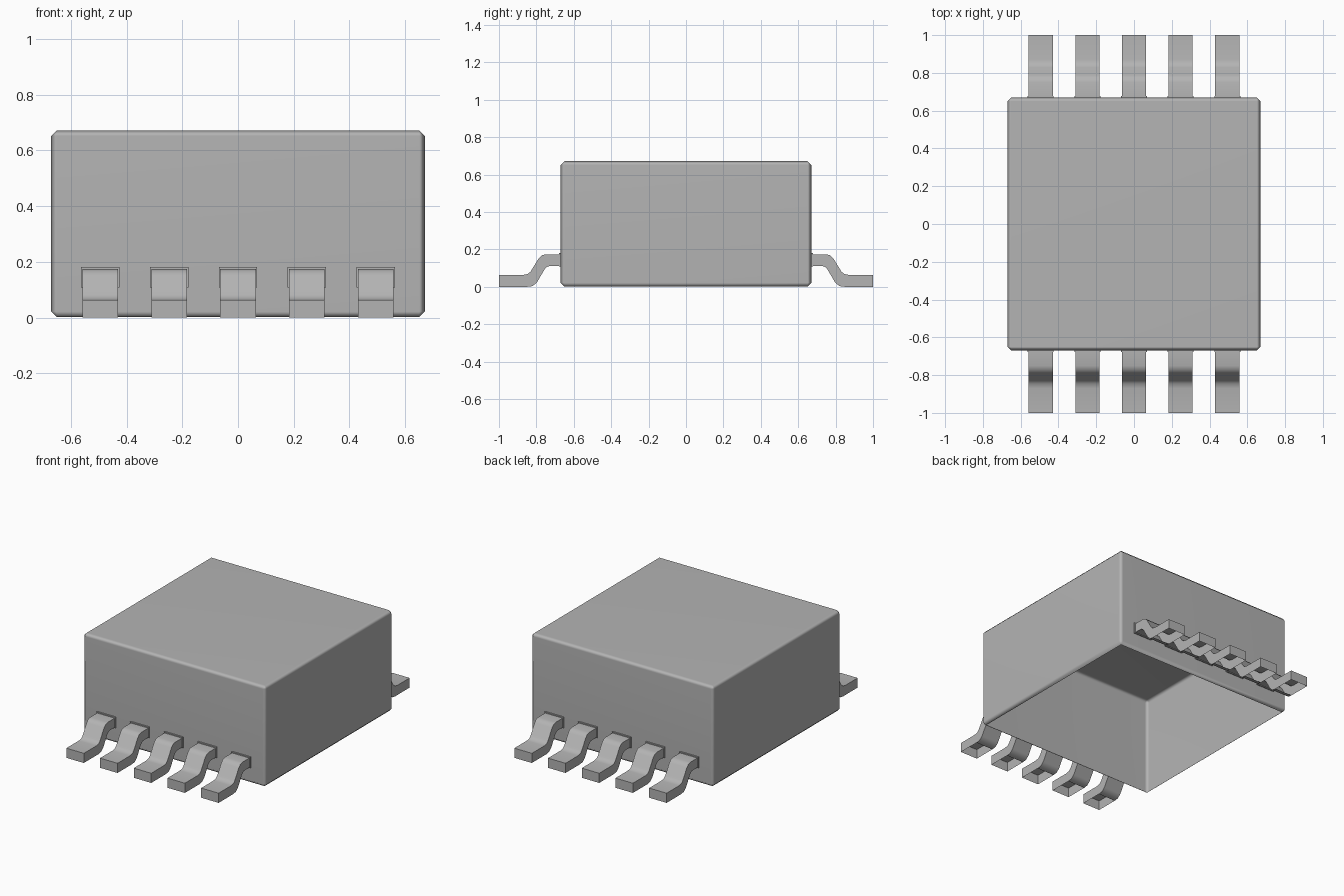
import bpy, bmesh
from mathutils import Matrix

if "Cube" in bpy.data.objects:
    bpy.data.objects.remove(bpy.data.objects["Cube"])

PITCH, LEAD_W = 0.247, 0.128

grey = bpy.data.materials.new("mid_grey")
grey.diffuse_color = (0.456, 0.456, 0.456, 1)
grey.use_nodes = True
grey.node_tree.nodes["Principled BSDF"].inputs["Base Color"].default_value = grey.diffuse_color


def add_object(name, bm):
    mesh = bpy.data.meshes.new(name)
    bm.to_mesh(mesh)
    bm.free()
    mesh.materials.append(grey)
    obj = bpy.data.objects.new(name, mesh)
    bpy.context.collection.objects.link(obj)
    return obj


def smooth(obj, angle):
    bpy.ops.object.select_all(action='DESELECT')
    obj.select_set(True)
    bpy.context.view_layer.objects.active = obj
    bpy.ops.object.shade_smooth_by_angle(angle=angle)


def mirror_y(obj):
    mod = obj.modifiers.new("Mirror", 'MIRROR')
    mod.use_axis = (False, True, False)


# Package body: chamfered shell, open underneath
bm = bmesh.new()
bmesh.ops.create_cube(bm, size=1, matrix=Matrix.Translation((0, 0, 0.337))
                      @ Matrix.Diagonal((1.34, 1.34, 0.67, 1)))
bmesh.ops.bevel(bm, geom=bm.edges[:], offset=0.02, segments=1,
                affect='EDGES', profile=0.5)
bm.normal_update()
bmesh.ops.delete(bm, geom=[f for f in bm.faces if f.normal.z < -0.99],
                 context='FACES_ONLY')
body = add_object("package_body", bm)
smooth(body, 1.05)
body.modifiers.new("Weighted normals", 'WEIGHTED_NORMAL')

# Gull-wing side profile (y, z): top line from body to tip, then underside
profile = [(-0.67, 0.174), (-0.75, 0.174), (-0.772, 0.168), (-0.788, 0.152),
           (-0.83, 0.083), (-0.845, 0.069), (-0.87, 0.064), (-1.0, 0.064),
           (-1.0, 0.0), (-0.85, 0.0), (-0.82, 0.004), (-0.797, 0.024),
           (-0.755, 0.095), (-0.74, 0.109), (-0.72, 0.112), (-0.67, 0.112)]
OPEN_EDGES = {8, 15}  # foot underside and the end against the body


def lead(x):
    bm = bmesh.new()
    a, b = ([bm.verts.new((x + s * LEAD_W / 2, y, z)) for y, z in profile]
            for s in (-1, 1))
    n = len(profile)
    for i in range(n):
        if i not in OPEN_EDGES:
            j = (i + 1) % n
            bm.faces.new((a[i], a[j], b[j], b[i]))
    # Side walls as quads between the top line and the underside
    for row in (a, b):
        for i in range(n // 2 - 1):
            bm.faces.new((row[i], row[i + 1], row[n - 2 - i], row[n - 1 - i]))
    bmesh.ops.recalc_face_normals(bm, faces=bm.faces[:])
    return bm


def collar(x):
    bm = bmesh.new()
    bmesh.ops.create_cube(bm, size=1, matrix=Matrix.Translation((x, -0.674, 0.1445))
                          @ Matrix.Diagonal((LEAD_W + 0.01, 0.008, 0.073, 1)))
    bm.normal_update()
    bmesh.ops.delete(bm, geom=[f for f in bm.faces if f.normal.y > 0.9],
                     context='FACES_ONLY')
    return bm


# Five leads with collars, mirrored to the back
for i in range(5):
    x = (i - 2) * PITCH
    pin = add_object(f"lead_{i + 1}", lead(x))
    smooth(pin, 0.75)
    mirror_y(pin)
    mirror_y(add_object(f"lead_collar_{i + 1}", collar(x)))
